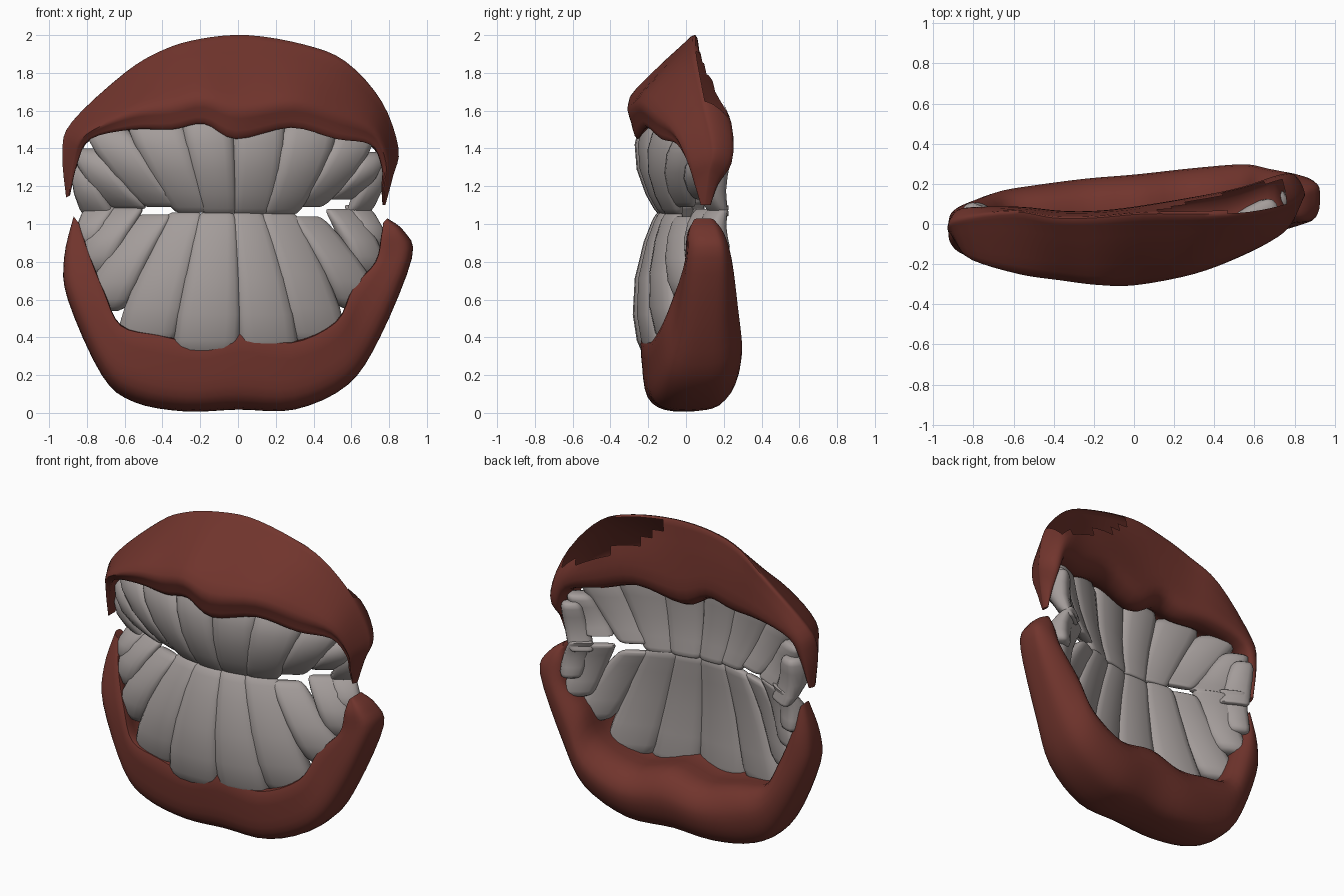
import bpy, bmesh, math
from mathutils import Vector


def material(name, rgb):
    m = bpy.data.materials.new(name)
    m.diffuse_color = (*rgb, 1)
    return m


GUM = material("gum red", (0.165, 0.035, 0.026))
ENAMEL = material("tooth grey", (0.37, 0.335, 0.325))


def finish(name, bm, mat, angle=50):
    bmesh.ops.recalc_face_normals(bm, faces=bm.faces)
    me = bpy.data.meshes.new(name)
    bm.to_mesh(me)
    bm.free()
    me.materials.append(mat)
    ob = bpy.data.objects.new(name, me)
    bpy.context.collection.objects.link(ob)
    bpy.ops.object.select_all(action='DESELECT')
    ob.select_set(True)
    bpy.context.view_layer.objects.active = ob
    bpy.ops.object.shade_smooth_by_angle(angle=math.radians(angle))
    return ob


def skin(bm, rings):
    rows = [[bm.verts.new(p) for p in r] for r in rings]
    n = len(rows[0])
    for a, b in zip(rows, rows[1:]):
        for i in range(n):
            bm.faces.new((a[i], a[(i + 1) % n], b[(i + 1) % n], b[i]))
    bm.faces.new(rows[0])
    bm.faces.new(rows[-1])


def spline(a, b, c, d, t):
    return 0.5 * (2 * b + (c - a) * t + (2 * a - 5 * b + 4 * c - d) * t * t
                  + (3 * b - a - 3 * c + d) * t ** 3)


def smooth_open(rows, k):
    out = []
    for i in range(len(rows) - 1):
        q = [rows[max(0, min(len(rows) - 1, i + j))] for j in (-1, 0, 1, 2)]
        for s in range(k):
            out.append([spline(*p, s / k) for p in zip(*q)])
    return out + [rows[-1]]


def smooth_closed(ring, k):
    n = len(ring)
    return [spline(*[ring[(i + j) % n] for j in (-1, 0, 1, 2)], s / k)
            for i in range(n) for s in range(k)]


# Gum: a horseshoe lofted from stations (outer x, z, inner x, z, y front, y ridge, y back)
def gum(name, stations, section, hollow=None):
    rings = []
    for ox, oz, ix, iz, yf, yo, yb in stations:
        o, i = Vector((ox, 0, oz)), Vector((ix, 0, iz))
        ring = []
        for t, f, r, b in section:          # t: inner to outer, f/r/b: weights of the y values
            p = i.lerp(o, t)
            p.y = f * yf + r * yo + b * yb
            ring.append(p)
        rings.append(ring)
    rings = [smooth_closed(r, 3) for r in smooth_open(rings, 4)]
    bm = bmesh.new()
    skin(bm, rings)
    if hollow:
        bmesh.ops.recalc_face_normals(bm, faces=bm.faces)
        bmesh.ops.delete(bm, geom=[f for f in bm.faces
                                   if hollow(f.calc_center_median(), f.normal)], context='FACES')
    return finish(name, bm, GUM)


LOWER = [
    (-0.87, 1.04, -0.84, 1.00, -0.03, 0.00, 0.04),
    (-0.92, 0.82, -0.79, 0.84, -0.10, -0.02, 0.08),
    (-0.90, 0.60, -0.71, 0.64, -0.16, -0.02, 0.11),
    (-0.72, 0.20, -0.62, 0.46, -0.20, 0.00, 0.16),
    (-0.55, 0.06, -0.42, 0.41, -0.22, 0.00, 0.19),
    (-0.28, 0.01, -0.20, 0.37, -0.225, 0.00, 0.22),
    (0.00, 0.02, 0.02, 0.42, -0.225, 0.00, 0.24),
    (0.30, 0.02, 0.28, 0.37, -0.19, 0.02, 0.27),
    (0.58, 0.15, 0.52, 0.48, -0.12, 0.05, 0.29),
    (0.75, 0.40, 0.61, 0.66, -0.05, 0.08, 0.27),
    (0.92, 0.82, 0.73, 0.80, 0.00, 0.14, 0.24),
    (0.88, 0.96, 0.76, 0.94, 0.01, 0.13, 0.20),
    (0.79, 1.03, 0.77, 1.01, 0.04, 0.10, 0.15),
]
UPPER = [
    (-0.91, 1.14, -0.89, 1.15, -0.05, -0.02, 0.02),
    (-0.93, 1.38, -0.85, 1.32, -0.10, -0.02, 0.06),
    (-0.88, 1.54, -0.78, 1.45, -0.16, 0.02, 0.08),
    (-0.60, 1.80, -0.56, 1.50, -0.22, 0.06, 0.08),
    (-0.40, 1.92, -0.35, 1.50, -0.25, 0.03, 0.06),
    (-0.20, 1.98, -0.18, 1.53, -0.27, 0.03, 0.06),
    (0.05, 2.00, -0.01, 1.45, -0.27, 0.05, 0.08),
    (0.35, 1.95, 0.28, 1.51, -0.22, 0.05, 0.13),
    (0.57, 1.86, 0.52, 1.45, -0.14, 0.06, 0.18),
    (0.76, 1.65, 0.70, 1.42, -0.05, 0.10, 0.24),
    (0.85, 1.40, 0.76, 1.30, 0.02, 0.15, 0.24),
    (0.82, 1.25, 0.76, 1.20, 0.05, 0.12, 0.17),
    (0.78, 1.10, 0.765, 1.10, 0.08, 0.10, 0.13),
]
gum("lower_gum", LOWER, [
    (0.0, 1, 0, 0), (0.4, 1.02, 0, 0), (0.8, 0.9, 0.1, 0), (0.98, 0.5, 0.5, 0),
    (1, 0, 0.8, 0.2), (0.92, 0, 0.35, 0.65), (0.65, 0, 0.05, 0.95), (0.3, 0, 0, 1),
    (0.02, 0, 0.45, 0.55), (0.04, 0.5, 0.4, 0.1)])
gum("upper_gum", UPPER, [
    (0.0, 0.95, 0.05, 0), (0.14, 1.06, 0, 0), (0.33, 1.08, -0.08, 0), (0.65, 0.62, 0.38, 0),
    (0.9, 0.2, 0.8, 0), (1, 0, 1, 0), (0.85, 0, 0.5, 0.5), (0.5, 0, 0, 1),
    (0.1, 0, 0.1, 0.9), (-0.02, 0.3, 0.2, 0.5), (0.1, 0.65, 0.2, 0.15)],
    # open pocket behind the right side
    hollow=lambda c, n: 0.15 < c.x < 0.76 and n.y > 0.1 and c.y > 0.06
    and c.z > 1.95 - 0.5 * c.x)


# Tooth: rounded-box rings from neck to tip, set on the skewed dental arch
RINGS = [(0, .55, .4), (.04, .8, .7), (.12, .94, .9), (.3, 1, 1), (.55, 1, .9),
         (.8, .98, .65), (.94, .93, .45), (.985, .84, .34), (1, .7, .22)]


def tooth(name, nx, nz, tx, tz, wn, wt, depth, yoff=0.0):
    mx = 0.5 * (nx + tx)
    slope = 0.12 + 0.8 * mx
    yfront = -0.275 + 0.12 * mx + 0.4 * mx * mx + yoff
    u = Vector((1, slope, 0))
    v = Vector((-slope, 1, 0)).normalized()
    rings = []
    for t, sw, sd in RINGS:
        c = Vector((nx + (tx - nx) * t, 0, nz + (tz - nz) * t))
        c += Vector((0, (c.x - mx) * slope * 0.7 + yfront, 0))
        lean = 0.05 * (2 * t - 0.8) ** 2
        c += v * (depth / 2 + lean)
        w, d = (wn + (wt - wn) * t) * sw / 2, depth * sd / 2
        ring = []
        for k in range(16):
            a = 2 * math.pi * k / 16
            ca, sa = math.cos(a), math.sin(a)
            ring.append(c + u * w * math.copysign(abs(ca) ** .65, ca)
                        + v * d * math.copysign(abs(sa) ** .75, sa))
        rings.append(ring)
    bm = bmesh.new()
    skin(bm, rings)
    finish(name, bm, ENAMEL, 60)


# neck x, neck z, tip x, tip z, neck width, tip width, depth, y offset
UPPER_TEETH = [
    (-0.17, 1.58, -0.10, 1.05, 0.30, 0.20, 0.16, 0.01),
    (0.13, 1.58, 0.10, 1.05, 0.31, 0.22, 0.16, 0.01),
    (-0.46, 1.55, -0.27, 1.06, 0.35, 0.20, 0.16, 0.01),
    (0.42, 1.54, 0.28, 1.05, 0.33, 0.20, 0.16, 0.0),
    (-0.73, 1.51, -0.45, 1.09, 0.28, 0.22, 0.15, 0.01),
    (0.67, 1.49, 0.44, 1.09, 0.25, 0.18, 0.15, 0.0),
    (-0.83, 1.40, -0.64, 1.08, 0.18, 0.22, 0.15, 0.02),
    (0.75, 1.38, 0.63, 1.13, 0.14, 0.16, 0.15, 0.01),
    (-0.85, 1.33, -0.79, 1.02, 0.13, 0.18, 0.16, 0.04),
    (0.76, 1.34, 0.70, 1.04, 0.11, 0.13, 0.13, 0.06),
]
LOWER_TEETH = [
    (-0.17, 0.29, -0.11, 1.06, 0.40, 0.22, 0.16, 0.0),
    (0.19, 0.29, 0.085, 1.06, 0.36, 0.19, 0.16, 0.0),
    (-0.52, 0.34, -0.31, 1.06, 0.37, 0.21, 0.16, 0.01),
    (0.48, 0.34, 0.27, 1.06, 0.33, 0.21, 0.16, 0.0),
    (-0.75, 0.54, -0.49, 1.05, 0.28, 0.20, 0.15, 0.01),
    (0.70, 0.55, 0.43, 1.04, 0.27, 0.18, 0.15, 0.0),
    (-0.81, 0.72, -0.66, 1.09, 0.20, 0.22, 0.16, 0.02),
    (0.75, 0.72, 0.62, 1.08, 0.18, 0.17, 0.15, 0.02),
    (-0.83, 0.85, -0.78, 1.11, 0.13, 0.17, 0.15, 0.04),
    (0.76, 0.85, 0.70, 1.10, 0.12, 0.13, 0.13, 0.06),
]
for row, table in (("upper", UPPER_TEETH), ("lower", LOWER_TEETH)):
    for n, spec in enumerate(table):
        tooth(f"{row}_tooth_{n + 1}", *spec)
